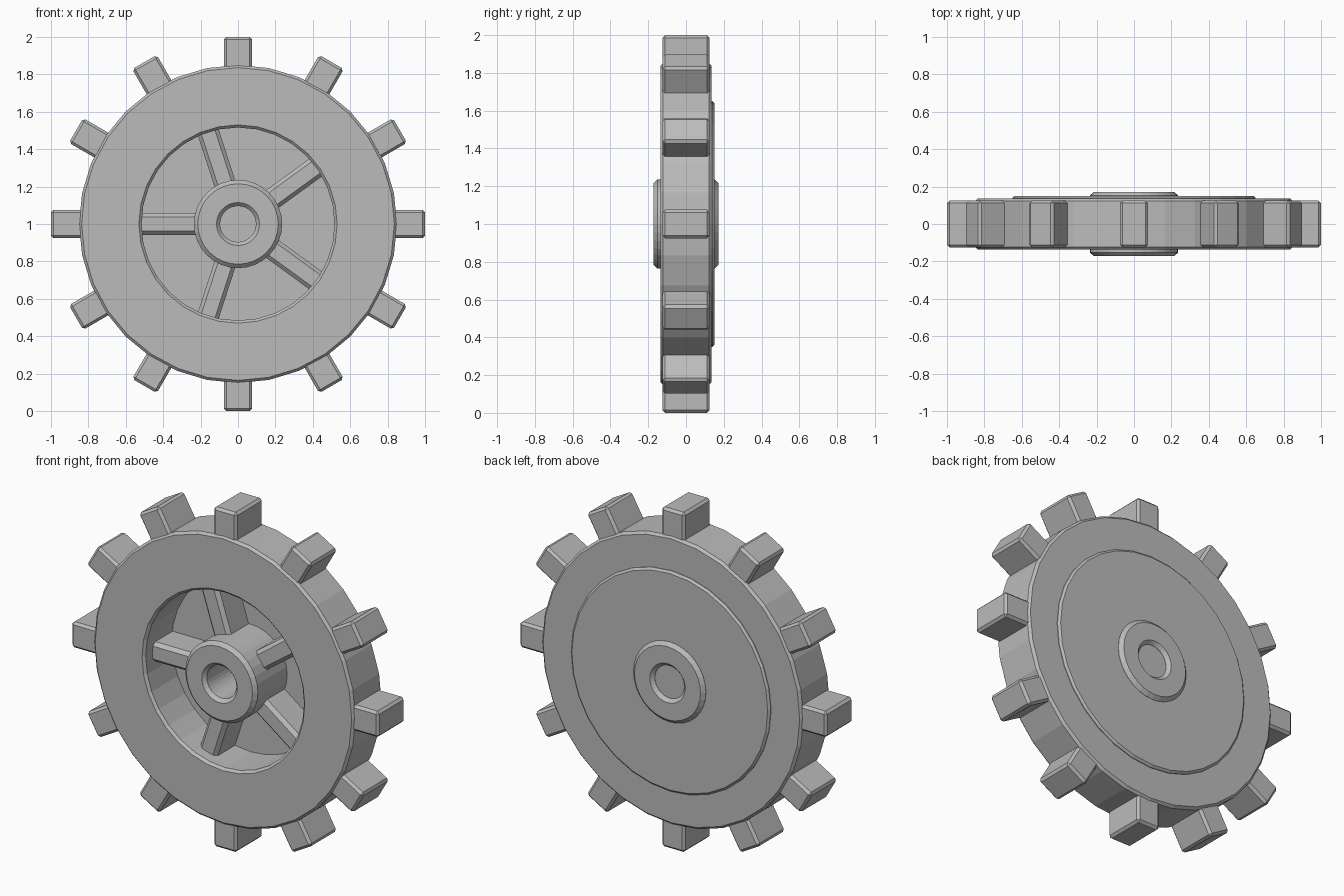
import bpy, bmesh, math
from mathutils import Matrix, Vector

SIDES = 32
CENTRE = Vector((0, 0, 1))

default = bpy.data.objects.get("Cube")
if default:
    bpy.data.objects.remove(default, do_unlink=True)

grey = bpy.data.materials.new("plain grey")
grey.use_nodes = True
grey.diffuse_color = (0.5, 0.5, 0.5, 1)
grey.node_tree.nodes["Principled BSDF"].inputs["Base Color"].default_value = (0.5, 0.5, 0.5, 1)


def finish(bm, name):
    bmesh.ops.recalc_face_normals(bm, faces=bm.faces)
    mesh = bpy.data.meshes.new(name)
    bm.to_mesh(mesh)
    bm.free()
    mesh.materials.append(grey)
    obj = bpy.data.objects.new(name, mesh)
    obj.location = CENTRE
    bpy.context.collection.objects.link(obj)
    return obj


def lathe(name, profile, closed):
    """Turn (radius, y) points round the axle; open profiles get flat caps."""
    bm = bmesh.new()
    rings = []
    for r, y in profile:
        ring = []
        for i in range(SIDES):
            a = math.tau * i / SIDES
            ring.append(bm.verts.new((r * math.cos(a), y, r * math.sin(a))))
        rings.append(ring)
    pairs = list(zip(rings, rings[1:]))
    if closed:
        pairs.append((rings[-1], rings[0]))
    else:
        bm.faces.new(rings[0])
        bm.faces.new(rings[-1])
    for a, b in pairs:
        for i in range(SIDES):
            j = (i + 1) % SIDES
            bm.faces.new((a[i], a[j], b[j], b[i]))
    return finish(bm, name)


def radial_bars(name, count, start, inner, outer, half_width, front, back, chamfer):
    """Chamfered bars pointing outwards, evenly spaced round the axle."""
    for k in range(count):
        bm = bmesh.new()
        size = Matrix.Diagonal((outer - inner, back - front, 2 * half_width, 1))
        place = Matrix.Translation(((inner + outer) / 2, (front + back) / 2, 0))
        bmesh.ops.create_cube(bm, size=1, matrix=place @ size)
        bmesh.ops.bevel(bm, geom=bm.edges[:], offset=chamfer, segments=1, affect='EDGES')
        turn = Matrix.Rotation(-(start + math.tau * k / count), 4, 'Y')
        bm.transform(turn)
        finish(bm, f"{name}_{k + 1}")


# Thick outer rim with chamfered edges
W, C = 0.136, 0.014
lathe("rim", [(0.53, -W), (0.85 - C, -W), (0.85, C - W), (0.85, W - C),
              (0.85 - C, W), (0.53, W), (0.516, W - C), (0.516, C - W)], True)

# Backing disc, which also closes the bore
lathe("back_disc", [(0.65, 0.12), (0.65, 0.14), (0.638, 0.151)], False)

# Hub with a chamfered bore
H, C = 0.172, 0.02
lathe("hub", [(0.115, -H), (0.215, -H), (0.236, C - H), (0.236, H - C),
              (0.215, H), (0.115, H), (0.096, H - C), (0.096, C - H)], True)

# Five spokes and twelve teeth
radial_bars("spoke", 5, math.pi, 0.19, 0.56, 0.058, -0.06, 0.14, 0.02)
radial_bars("tooth", 12, 0, 0.76, 1.0, 0.076, -0.125, 0.125, 0.014)
